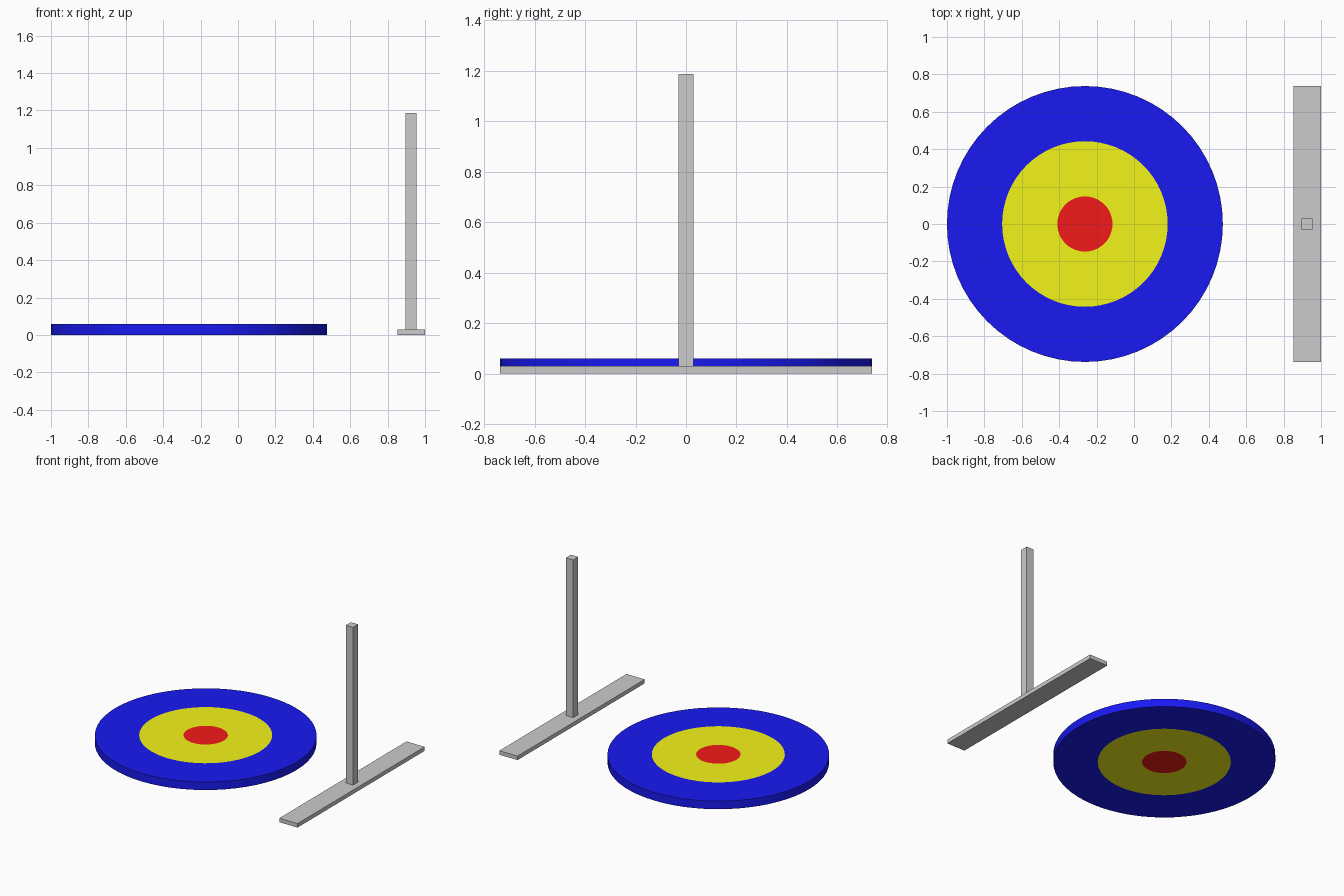
import bpy, bmesh
from math import cos, sin, tau, radians

if "Cube" in bpy.data.objects:
    bpy.data.objects.remove(bpy.data.objects["Cube"])

SEGMENTS = 64
DISC_X, DISC_H = -0.2625, 0.059
STAND_X = 0.926


def add_object(name, bm, color=None):
    bmesh.ops.recalc_face_normals(bm, faces=bm.faces)
    mesh = bpy.data.meshes.new(name)
    bm.to_mesh(mesh)
    bm.free()
    obj = bpy.data.objects.new(name, mesh)
    bpy.context.collection.objects.link(obj)
    if color:
        mat = bpy.data.materials.new(name + "_paint")
        mat.diffuse_color = color
        mat.use_nodes = True
        mat.node_tree.nodes["Principled BSDF"].inputs["Base Color"].default_value = mat.diffuse_color
        mesh.materials.append(mat)
    return obj


def ring(name, inner, outer, color):
    """Flat disc (inner = 0) or closed ring, standing on z = 0."""
    bm = bmesh.new()

    def loop(r, z):
        return [bm.verts.new((DISC_X + r * cos(tau * i / SEGMENTS),
                              r * sin(tau * i / SEGMENTS), z))
                for i in range(SEGMENTS)]

    loops = [loop(outer, 0), loop(outer, DISC_H)]
    if inner:
        loops += [loop(inner, DISC_H), loop(inner, 0)]
        pairs = zip(loops, loops[1:] + loops[:1])
    else:
        bm.faces.new(loops[0][::-1])
        bm.faces.new(loops[1])
        pairs = [(loops[0], loops[1])]
    for a, b in pairs:
        for i in range(SEGMENTS):
            j = (i + 1) % SEGMENTS
            bm.faces.new((a[i], a[j], b[j], b[i]))
    obj = add_object(name, bm, color)
    bpy.ops.object.select_all(action='DESELECT')
    bpy.context.view_layer.objects.active = obj
    obj.select_set(True)
    bpy.ops.object.shade_smooth_by_angle(angle=radians(30))


def box(name, x, sx, sy, z0, z1):
    bm = bmesh.new()
    bmesh.ops.create_cube(bm, size=1)
    for v in bm.verts:
        v.co = (x + v.co.x * sx, v.co.y * sy, z0 + (v.co.z + 0.5) * (z1 - z0))
    add_object(name, bm)


# Target: three flush concentric pieces
ring("target_centre", 0, 0.1475, (0.9, 0.01, 0.01, 1))
ring("target_middle_ring", 0.1475, 0.4425, (0.9, 0.9, 0.01, 1))
ring("target_outer_ring", 0.4425, 0.7375, (0.01, 0.01, 0.9, 1))

# Stand: flat foot with an upright post
box("stand_foot", STAND_X, 0.148, 1.475, 0, 0.0295)
box("stand_post", STAND_X, 0.059, 0.059, 0.0295, 1.187)
